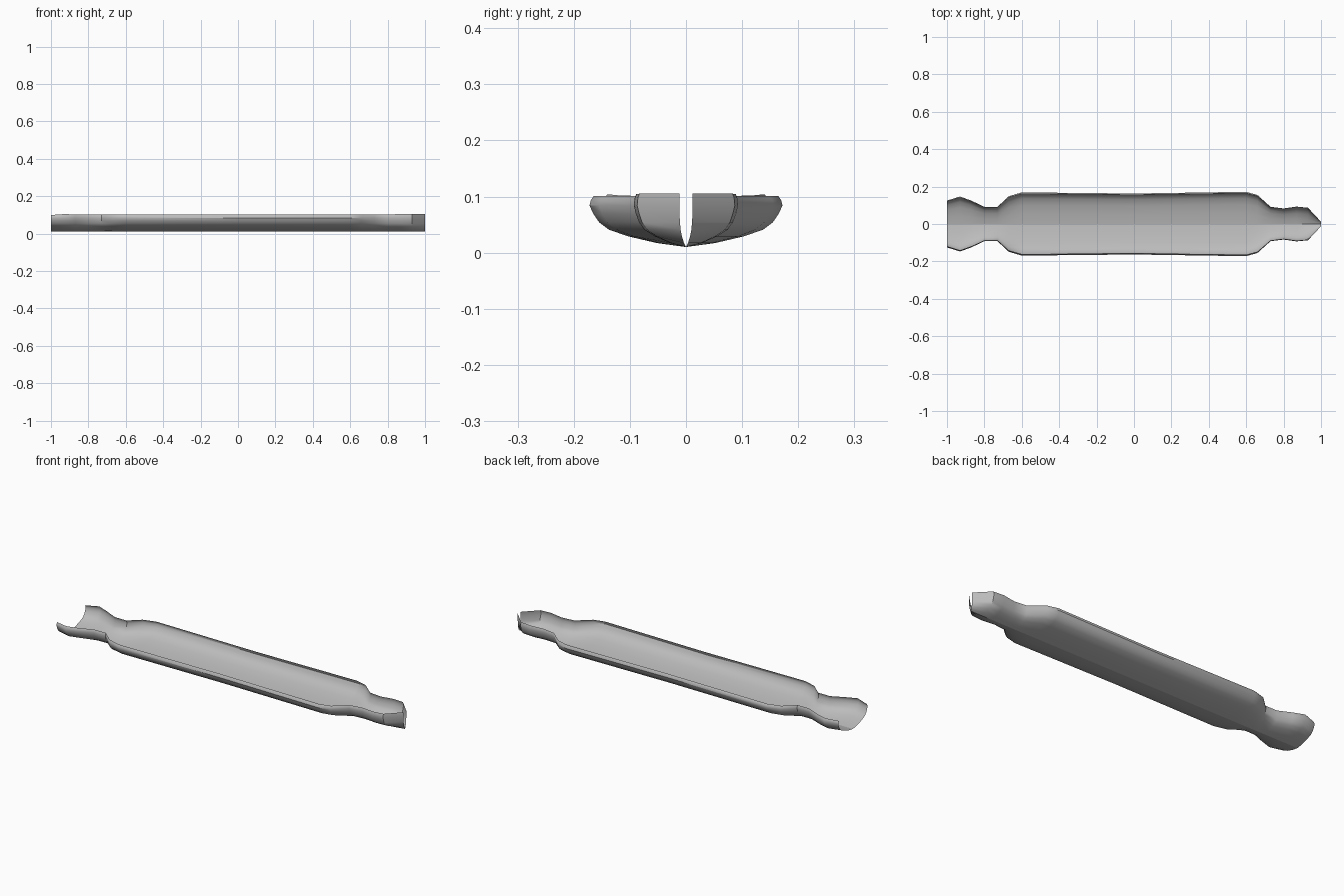
import bpy
import bmesh
import math

cube = bpy.data.objects.get("Cube")
if cube:
    bpy.data.objects.remove(cube, do_unlink=True)

# One plain grey for the whole shell
grey = bpy.data.materials.new("plain grey")
grey.use_nodes = True
colour = (0.5, 0.5, 0.5, 1)
grey.diffuse_color = colour
grey.node_tree.nodes["Principled BSDF"].inputs["Base Color"].default_value = colour

# Stations along the shell: position, half width, rise of the rim
stations = [
    (-1.0, 0.125, -0.002), (-0.93, 0.147, 0.003), (-0.87, 0.125, 0.001),
    (-0.8, 0.092, 0), (-0.73, 0.092, 0), (-0.67, 0.148, 0), (-0.6, 0.169, 0),
    (0, 0.163, 0), (0.6, 0.172, 0), (0.66, 0.155, 0), (0.73, 0.092, 0),
    (0.8, 0.083, 0.001), (0.87, 0.093, 0.003), (0.93, 0.087, 0.004),
    (1.0, 0.012, 0.004),
]

# Half section from keel to rim: share of the half width, height
section = [
    (0, 0.01), (0.3, 0.017), (0.6, 0.029), (0.8, 0.041), (0.9, 0.054),
    (0.96, 0.069), (1, 0.084), (0.985, 0.094), (0.955, 0.101),
]
full_section = [(-s, z) for s, z in reversed(section[1:])] + section

# Open shell lofted through the stations
bm = bmesh.new()
rows = []
for x, width, rise in stations:
    rows.append([bm.verts.new((x, s * width, z + rise * (z > 0.09)))
                 for s, z in full_section])
for a, b in zip(rows, rows[1:]):
    for i in range(len(full_section) - 1):
        bm.faces.new((a[i], a[i + 1], b[i + 1], b[i]))
bmesh.ops.recalc_face_normals(bm, faces=bm.faces)
# Outside of the keel faces down
bm.normal_update()
if sum(f.normal.z * f.calc_area() for f in bm.faces) > 0:
    bmesh.ops.reverse_faces(bm, faces=bm.faces)

# Keep the keel crisp
keel = len(section) - 1
for a, b in zip(rows, rows[1:]):
    bm.edges.get((a[keel], b[keel])).smooth = False

mesh = bpy.data.meshes.new("hull_shell")
bm.to_mesh(mesh)
bm.free()
mesh.materials.append(grey)
shell = bpy.data.objects.new("hull_shell", mesh)
bpy.context.collection.objects.link(shell)

bpy.ops.object.select_all(action="DESELECT")
shell.select_set(True)
bpy.context.view_layer.objects.active = shell
bpy.ops.object.shade_smooth_by_angle(angle=math.radians(35))
for e in mesh.edges:
    if all(abs(mesh.vertices[v].co.y) < 1e-5 for v in e.vertices):
        e.use_edge_sharp = True
